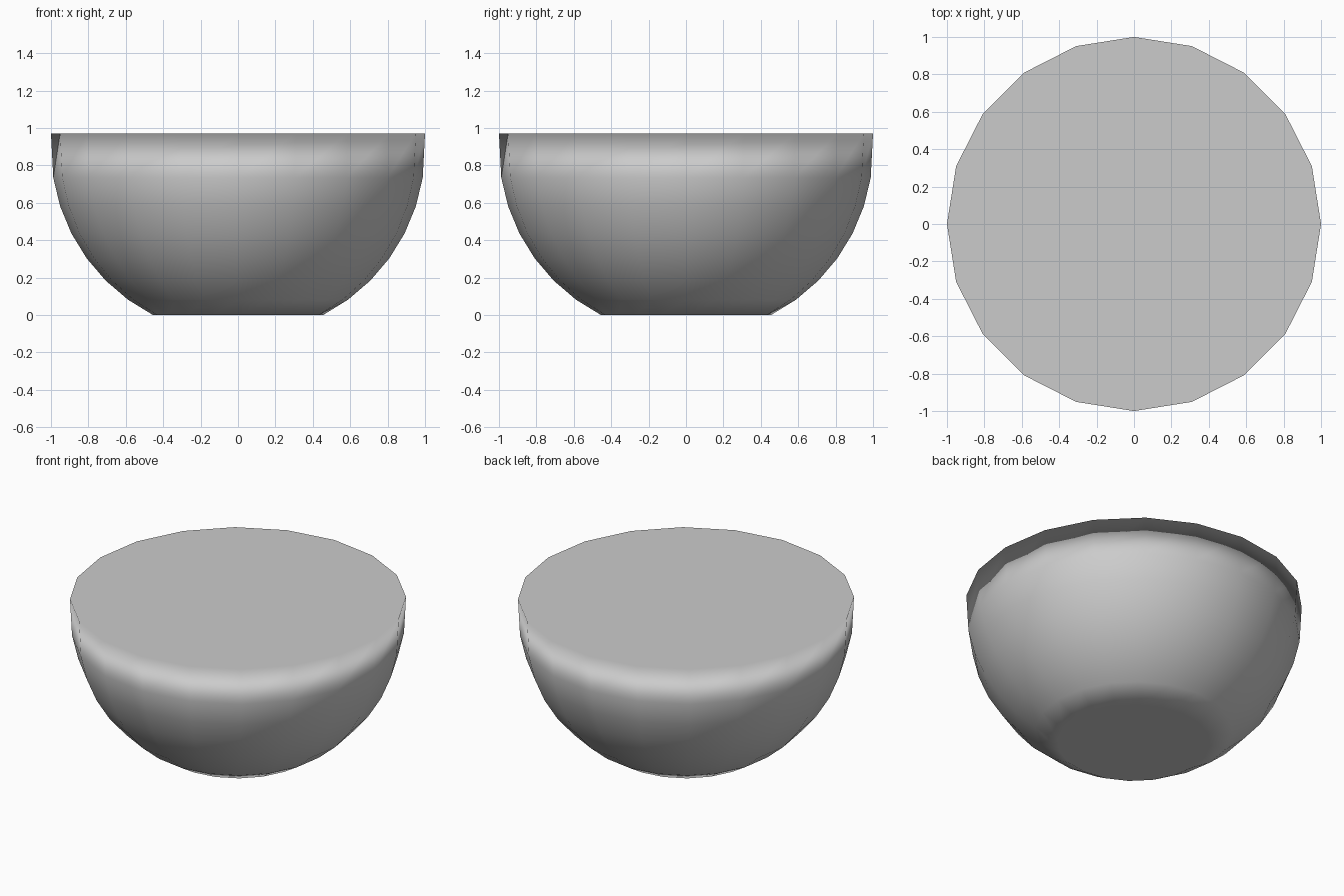
import bpy, bmesh
from math import cos, sin, radians, pi

if "Cube" in bpy.data.objects:
    bpy.data.objects.remove(bpy.data.objects["Cube"])

SIDES = 20
BASE = sin(radians(63))      # sphere is cut flat at 63 degrees below its equator

# Bowl profile (radius, height): sphere rings in 9 degree steps, then the rim
profile = [(cos(radians(a)), BASE - sin(radians(a))) for a in range(63, 8, -9)]
profile.append((1.0, 0.972))

# Closed, faceted half-sphere body with flat base and flat top
bm = bmesh.new()
rings = [[bm.verts.new((r * cos(2 * pi * i / SIDES), r * sin(2 * pi * i / SIDES), z))
          for i in range(SIDES)] for r, z in profile]
for low, high in zip(rings, rings[1:]):
    for i in range(SIDES):
        j = (i + 1) % SIDES
        bm.faces.new((low[i], low[j], high[j], high[i]))
bm.faces.new(rings[0][::-1])
bm.faces.new(rings[-1])
for f in bm.faces:
    f.smooth = True

mesh = bpy.data.meshes.new("bowl")
bm.to_mesh(mesh)
bm.free()
bowl = bpy.data.objects.new("bowl", mesh)
bpy.context.collection.objects.link(bowl)

# Keep the large flat base and top evenly shaded, blending into the sides
mod = bowl.modifiers.new("weighted_normals", 'WEIGHTED_NORMAL')
mod.mode = 'FACE_AREA'
mod.weight = 100
